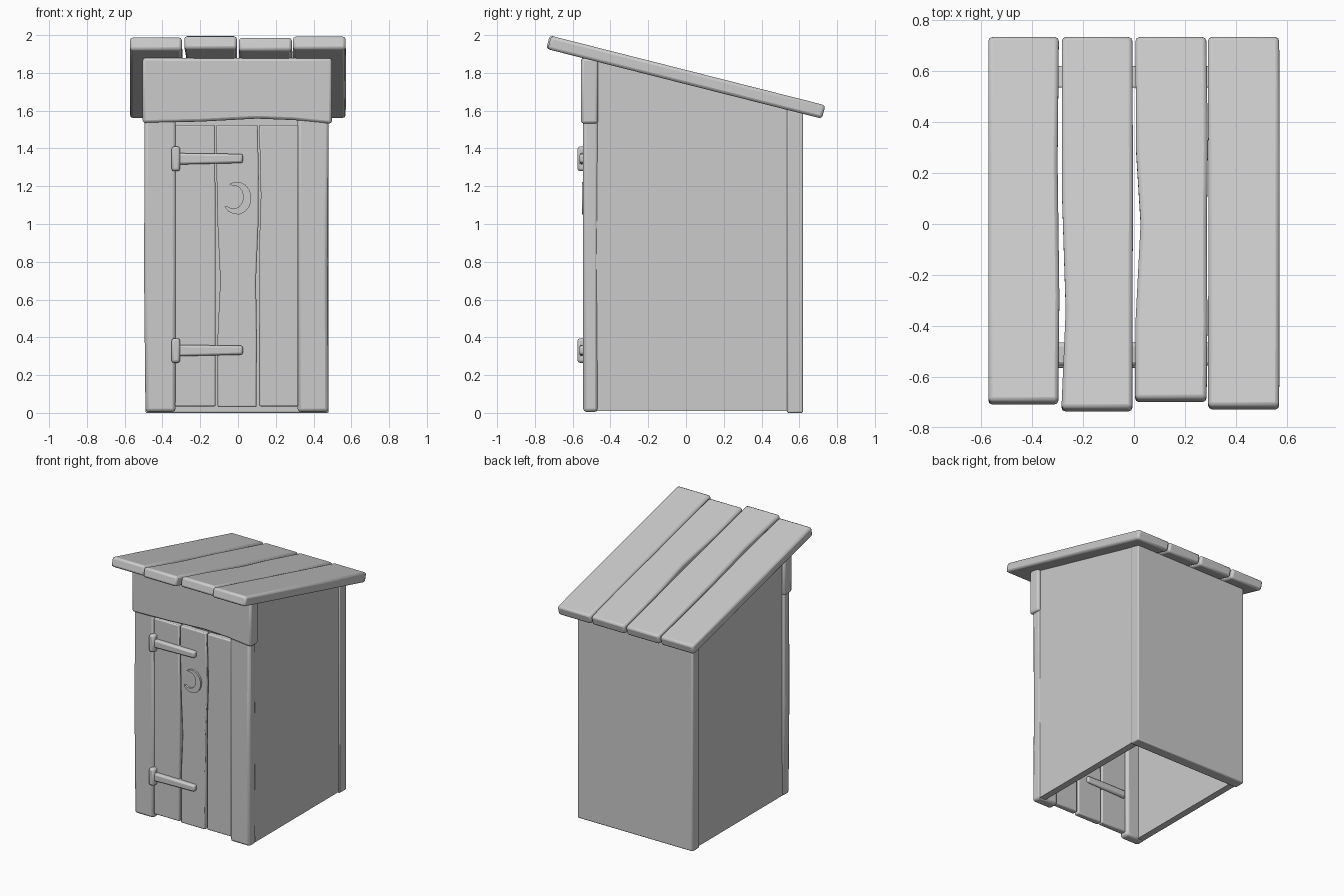
import bpy, bmesh, math
from mathutils import Matrix

if "Cube" in bpy.data.objects:
    bpy.data.objects.remove(bpy.data.objects["Cube"])

SLOPE = math.atan(0.2534)


def roof_under(y):
    return 1.93 - 0.2534 * (y + 0.74)


def finish(name, bm, bevel=0.0, matrix=None, segs=2):
    if matrix:
        bm.transform(matrix)
    bmesh.ops.recalc_face_normals(bm, faces=bm.faces)
    me = bpy.data.meshes.new(name)
    bm.to_mesh(me)
    bm.free()
    ob = bpy.data.objects.new(name, me)
    bpy.context.collection.objects.link(ob)
    if bevel:
        m = ob.modifiers.new("Bevel", "BEVEL")
        m.width, m.segments = bevel, segs
        m.limit_method, m.angle_limit = "ANGLE", math.radians(40)
    bpy.context.view_layer.objects.active = ob
    ob.select_set(True)
    bpy.ops.object.shade_smooth_by_angle(angle=math.radians(40))
    ob.select_set(False)
    return ob


def plank(name, sections, d0, d1, bevel=0.012, matrix=None):
    """Board lofted through (length, low edge, high edge); local x=width, y=depth, z=length."""
    bm = bmesh.new()
    rings = [[bm.verts.new(p) for p in ((a, d0, t), (b, d0, t), (b, d1, t), (a, d1, t))]
             for t, a, b in sections]
    for r, s in zip(rings, rings[1:]):
        for i in range(4):
            j = (i + 1) % 4
            bm.faces.new((r[i], r[j], s[j], s[i]))
    bm.faces.new(rings[0])
    bm.faces.new(rings[-1])
    return finish(name, bm, bevel, matrix)


def prism(name, outline, x0, x1, bevel=0.0):
    """Extrude a (y, z) outline from x0 to x1."""
    bm = bmesh.new()
    f = bm.faces.new([bm.verts.new((x0, y, z)) for y, z in outline])
    g = bmesh.ops.extrude_face_region(bm, geom=[f])["geom"]
    bmesh.ops.translate(bm, vec=(x1 - x0, 0, 0),
                        verts=[v for v in g if isinstance(v, bmesh.types.BMVert)])
    return finish(name, bm, bevel)


# Side walls with sloping tops, and the thick back wall
side = [(-0.48, 0.01), (0.56, 0.01), (0.56, roof_under(0.56)), (-0.48, roof_under(-0.48))]
prism("wall_right", side, 0.42, 0.472)
prism("wall_left", side, -0.482, -0.43)
back = [(0.535, 0), (0.62, 0), (0.62, roof_under(0.62)), (0.535, roof_under(0.535))]
prism("wall_back", back, -0.49, 0.48, 0.008)

# Front posts
plank("post_left", [(0.005, -0.49, -0.33), (0.7, -0.497, -0.327), (1.6, -0.495, -0.33)],
      -0.545, -0.465, 0.018)
plank("post_right", [(0.005, 0.315, 0.48), (0.8, 0.315, 0.475), (1.6, 0.315, 0.48)],
      -0.545, -0.465, 0.018)

# Header board, arched slightly along its lower edge
along_x = Matrix(((0, 0, 1, 0), (0, 1, 0, 0), (1, 0, 0, 0), (0, 0, 0, 1)))
plank("header_board", [(-0.505, 1.535, 1.88), (-0.2, 1.542, 1.878), (0.1, 1.558, 1.878),
                       (0.3, 1.55, 1.878), (0.497, 1.53, 1.878)],
      -0.556, -0.465, 0.015, along_x)

# Door planks
door = [
    [(0.035, -0.335, -0.118), (0.75, -0.335, -0.118), (1.525, -0.335, -0.122)],
    [(0.03, -0.108, 0.098), (0.4, -0.108, 0.1), (0.7, -0.094, 0.095),
     (1.0, -0.108, 0.108), (1.25, -0.113, 0.11), (1.525, -0.115, 0.104)],
    [(0.035, 0.112, 0.32), (0.9, 0.113, 0.32), (1.15, 0.121, 0.32), (1.525, 0.112, 0.32)],
]
for i, s in enumerate(door):
    plank(f"door_plank_{i + 1}", s, -0.535, -0.49, 0.008)

# Hinges: upright knuckle and strap that shows on both faces of the door
for label, z in (("upper", 1.345), ("lower", 0.33)):
    plank(f"hinge_knuckle_{label}", [(z - 0.065, -0.352, -0.306), (z + 0.065, -0.352, -0.306)],
          -0.575, -0.5, 0.014)
    plank(f"hinge_strap_{label}", [(-0.32, z - 0.03, z + 0.03), (0.026, z - 0.022, z + 0.026)],
          -0.565, -0.47, 0.012, along_x)

# Crescent moon: outer arc closed by a smaller inner arc
bm = bmesh.new()
N, cx, cz = 12, -0.006, 1.137
arc = [math.radians(122 - i * (338 - 0) / N * 0.8) for i in range(N + 1)]
outer = [(cx + 0.077 * math.cos(a), cz + 0.087 * math.sin(a)) for a in arc]
inner = [(cx - 0.018 + 0.052 * math.cos(a), cz + 0.006 + 0.062 * math.sin(a)) for a in arc]
inner[0], inner[-1] = outer[0], outer[-1]
rows = [[bm.verts.new((x, y, z)) for x, z in pts]
        for y in (-0.55, -0.52) for pts in (outer, inner)]
fo, fi, bo, bi = rows
for i in range(N):
    for p, q in ((fo, fi), (fi, bi), (bi, bo), (bo, fo)):
        bm.faces.new((p[i], p[i + 1], q[i + 1], q[i]))
bmesh.ops.remove_doubles(bm, verts=bm.verts, dist=0.0005)
finish("door_moon", bm)

# Roof planks, laid on the slope
lay = (Matrix.Translation((0, -0.01, 1.7425)) @ Matrix.Rotation(-SLOPE, 4, "X")
       @ Matrix(((1, 0, 0, 0), (0, 0, 1, 0), (0, 1, 0, 0), (0, 0, 0, 1))))
roof = [
    [(-0.725, -0.572, -0.297), (-0.3, -0.572, -0.293), (0.25, -0.572, -0.3), (0.753, -0.572, -0.295)],
    [(-0.753, -0.285, -0.006), (-0.35, -0.268, -0.006), (0.1, -0.282, -0.004), (0.753, -0.283, -0.006)],
    [(-0.715, 0.004, 0.285), (-0.4, 0.006, 0.288), (0.0, 0.026, 0.286),
     (0.3, 0.008, 0.29), (0.753, 0.006, 0.284)],
    [(-0.745, 0.291, 0.57), (0.2, 0.292, 0.572), (0.753, 0.29, 0.57)],
]
for i, s in enumerate(roof):
    plank(f"roof_plank_{i + 1}", s, 0.0, 0.073, 0.016, lay)
